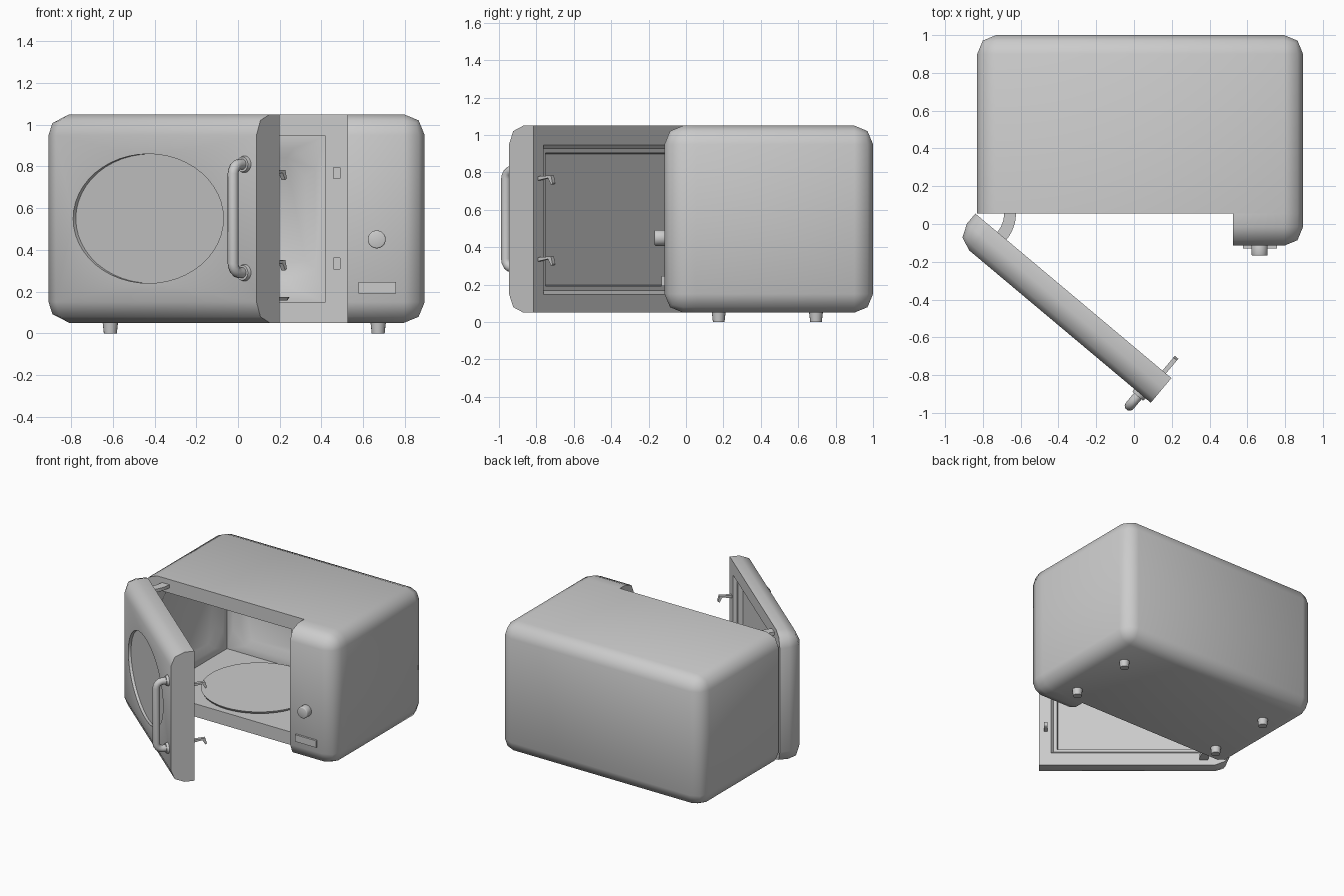
import bpy, bmesh
from math import radians, pi, cos, sin
from mathutils import Matrix, Vector

if "Cube" in bpy.data.objects:
    bpy.data.objects.remove(bpy.data.objects["Cube"], do_unlink=True)

grey = bpy.data.materials.new("light_grey")
grey.use_nodes = True
grey.diffuse_color = (0.6, 0.6, 0.6, 1)
grey.node_tree.nodes["Principled BSDF"].inputs["Base Color"].default_value = (0.6, 0.6, 0.6, 1)

FRONT, SPLIT, LEFT, RIGHT, SEAM = -0.115, 0.055, -0.83, 0.895, 0.525
WORLD = Matrix.Identity(4)
# Local door space: x runs from the hinge, y = 0 is the inner face
DOOR = Matrix.Translation((-0.84, SPLIT, 0)) @ Matrix.Rotation(radians(-40), 4, "Z")
THICK = SPLIT - FRONT


def finish(bm, name, matrix=WORLD):
    bmesh.ops.recalc_face_normals(bm, faces=bm.faces)
    mesh = bpy.data.meshes.new(name)
    bm.to_mesh(mesh)
    bm.free()
    mesh.materials.append(grey)
    obj = bpy.data.objects.new(name, mesh)
    obj.matrix_world = matrix
    bpy.context.collection.objects.link(obj)
    return obj


def smooth(obj, angle=50):
    for poly in obj.data.polygons:
        poly.use_smooth = True
    obj.data.set_sharp_from_angle(angle=radians(angle))
    return obj


def box(name, lo, hi, matrix=WORLD, bevel=0):
    bm = bmesh.new()
    lo, hi = Vector(lo), Vector(hi)
    size = Matrix.Diagonal((*(hi - lo), 1))
    bmesh.ops.create_cube(bm, size=1, matrix=Matrix.Translation((lo + hi) / 2) @ size)
    if bevel:
        bmesh.ops.bevel(bm, geom=bm.edges[:], offset=bevel, segments=2, profile=0.5, affect="EDGES")
    return finish(bm, name, matrix)


def rod(name, a, b, r1, r2, matrix=WORLD, segments=24, scale=(1, 1, 1), bevel=0):
    """Round part from point a to point b."""
    bm = bmesh.new()
    a, b = Vector(a), Vector(b)
    place = Matrix.Translation((a + b) / 2) @ Matrix.Diagonal((*scale, 1)) \
        @ (b - a).to_track_quat("Z", "Y").to_matrix().to_4x4()
    bmesh.ops.create_cone(bm, cap_ends=True, segments=segments, radius1=r1, radius2=r2,
                          depth=(b - a).length, matrix=place)
    if bevel:
        rim = [e for e in bm.edges if any(len(f.verts) > 4 for f in e.link_faces)]
        bmesh.ops.bevel(bm, geom=rim, offset=bevel, segments=2, profile=0.5, affect="EDGES")
    return finish(bm, name, matrix)


def frustum(name, width, height, chamfer, inset, depth, matrix, slack=0.004):
    """Cutter with sloped sides: a chamfered rectangle shrinking along local z."""
    bm = bmesh.new()
    rings = []
    for z in (-slack, depth):
        k = inset * z / depth
        w, h, c = width / 2 - k, height / 2 - k, chamfer * (1 - k / width)
        outline = [(w, h - c), (w - c, h), (c - w, h), (-w, h - c),
                   (-w, c - h), (c - w, -h), (w - c, -h), (w, c - h)]
        if not chamfer:
            outline = [(w, h), (-w, h), (-w, -h), (w, -h)]
        rings.append([bm.verts.new((x, y, z)) for x, y in outline])
    n = len(rings[0])
    bm.faces.new(rings[0])
    bm.faces.new(rings[1])
    for i in range(n):
        j = (i + 1) % n
        bm.faces.new((rings[0][i], rings[0][j], rings[1][j], rings[1][i]))
    return finish(bm, name, matrix)


def cut(obj, cutters):
    bpy.context.view_layer.objects.active = obj
    for cutter in cutters:
        cutter.hide_render = True
        mod = obj.modifiers.new("cut", "BOOLEAN")
        mod.operation, mod.solver, mod.object = "DIFFERENCE", "EXACT", cutter
        bpy.ops.object.modifier_apply(modifier=mod.name)
        bpy.data.objects.remove(cutter, do_unlink=True)


def shell(name, planes, shift=(0, 0, 0), matrix=WORLD):
    """Slice one piece from the rounded case; each plane keeps its normal's side."""
    src = box(name + "_blank", (LEFT, FRONT, 0.05), (RIGHT, 1, 1.05), bevel=0.1)
    bm = bmesh.new()
    bm.from_mesh(src.data)
    bpy.data.objects.remove(src, do_unlink=True)
    for co, no in planes:
        bmesh.ops.bisect_plane(bm, geom=bm.verts[:] + bm.edges[:] + bm.faces[:], plane_co=co,
                               plane_no=no, clear_inner=True)
        bmesh.ops.holes_fill(bm, edges=[e for e in bm.edges if e.is_boundary])
    bmesh.ops.translate(bm, verts=bm.verts, vec=shift)
    return finish(bm, name, matrix)


# Case with cooking cavity, embossed walls and latch slots
X0, X1, Y1, Z0, Z1 = -0.745, 0.42, 0.93, 0.15, 0.945
XM, YM, ZM = (X0 + X1) / 2, (SPLIT + Y1) / 2, (Z0 + Z1) / 2
body = shell("body", [((0, SPLIT, 0), (0, 1, 0))])
cut(body, [box("cavity_cutter", (X0, -0.1, Z0), (X1, Y1, Z1))])
up = Matrix.Rotation(radians(-90), 4, "X")
walls = []
for x, y, turn, width in ((XM, Y1, 0, X1 - X0), (X0, YM, 90, Y1 - SPLIT), (X1, YM, -90, Y1 - SPLIT)):
    place = Matrix.Translation((x, y, ZM)) @ Matrix.Rotation(radians(turn), 4, "Z") @ up
    walls.append(frustum("wall_cutter", width - 0.1, 0.68, 0.1, 0.045, 0.03, place))
LATCH_Z = (0.335, 0.768)
walls += [box("slot_cutter", (0.458, 0, z - 0.027), (0.488, 0.1, z + 0.027)) for z in LATCH_Z]
cut(body, walls)
smooth(body)

# Control column with knob and button
smooth(shell("control_panel", [((0, SPLIT, 0), (0, -1, 0)), ((SEAM, 0, 0), (1, 0, 0))]))
smooth(rod("knob", (0.665, FRONT + 0.01, 0.45), (0.665, -0.168, 0.45), 0.043, 0.043, bevel=0.006))
box("open_button", (0.578, -0.13, 0.192), (0.757, FRONT + 0.01, 0.245))

# Turntable plate with its hub
smooth(rod("turntable", (XM, YM, 0.158), (XM, YM, 0.175), 0.4, 0.41, segments=48))
rod("turntable_hub", (XM, YM, 0.145), (XM, YM, 0.16), 0.06, 0.06)

# Feet
for i, x in enumerate((-0.612, 0.672)):
    for j, y in enumerate((0.175, 0.695)):
        smooth(rod(f"foot_{i}_{j}", (x, y, 0), (x, y, 0.07), 0.031, 0.039, segments=16))

# Open door with an oval window outside and a stepped recess inside
door = shell("door", [((0, SPLIT, 0), (0, -1, 0)), ((SEAM, 0, 0), (-1, 0, 0))],
             (-LEFT, -SPLIT, 0), DOOR)
MID = (SEAM - LEFT) / 2
oval = rod("oval_cutter", (MID, -THICK + 0.02, 0.55), (MID, -THICK - 0.05, 0.55), 1, 1, DOOR,
           segments=48, scale=(0.47, 1, 0.31))
inward = DOOR @ Matrix.Translation((MID, 0, ZM)) @ Matrix.Rotation(radians(90), 4, "X")
steps = [frustum("step_cutter", 1.185, 0.8, 0, 0.02, 0.025, inward),
         frustum("pane_cutter", 1.105, 0.72, 0, 0.01, 0.06, inward)]
cut(door, [oval] + steps)
smooth(door)

# Handle: bent tube with round flanges
GRIP, OUT, BEND = 1.28, -THICK - 0.085, 0.045
path = [(GRIP, -THICK + 0.01, 0.29)]
for i in range(5):
    t = i * pi / 8
    path.append((GRIP, OUT + BEND * (1 - sin(t)), 0.29 + BEND * (1 - cos(t))))
path = [path[0]] + [(x, OUT + BEND * (1 - sin(i * pi / 8)), z)
                    for i, (x, y, z) in enumerate(path[1:])]
path += [(x, y, 1.1 - z) for x, y, z in reversed(path)]
curve = bpy.data.curves.new("handle", "CURVE")
curve.dimensions, curve.bevel_depth, curve.bevel_resolution = "3D", 0.026, 3
spline = curve.splines.new("POLY")
spline.points.add(len(path) - 1)
for point, co in zip(spline.points, path):
    point.co = (*co, 1)
curve.materials.append(grey)
handle = bpy.data.objects.new("handle", curve)
handle.matrix_world = DOOR
bpy.context.collection.objects.link(handle)
for z in (0.29, 0.81):
    smooth(rod("handle_flange", (GRIP, -THICK + 0.01, z), (GRIP, -THICK - 0.018, z), 0.043, 0.036, DOOR))

# Latch hooks: flat side profile given a width
for z in LATCH_Z:
    bm = bmesh.new()
    profile = [(-0.01, -0.012), (0.07, 0.002), (0.09, -0.034), (0.102, -0.026), (0.09, 0.016), (-0.01, 0.01)]
    face = bm.faces.new([bm.verts.new((1.293, y, z + h)) for y, h in profile])
    side = bmesh.ops.extrude_face_region(bm, geom=[face])["geom"]
    bmesh.ops.translate(bm, verts=[v for v in side if isinstance(v, bmesh.types.BMVert)], vec=(0.024, 0, 0))
    finish(bm, "latch_hook", DOOR)

# Curved hinge arms above and below the opening
for z in (0.09, 0.985):
    bm = bmesh.new()
    rows = []
    for i in range(9):
        t = radians(5 - 50 * i / 8)
        rows.append([bm.verts.new((-0.84 + r * cos(t), SPLIT + r * sin(t), z)) for r in (0.152, 0.215)])
    flat = [bm.faces.new((a[0], a[1], b[1], b[0])) for a, b in zip(rows, rows[1:])]
    side = bmesh.ops.extrude_face_region(bm, geom=flat)["geom"]
    bmesh.ops.translate(bm, verts=[v for v in side if isinstance(v, bmesh.types.BMVert)], vec=(0, 0, 0.025))
    finish(bm, "hinge_arm", WORLD)
